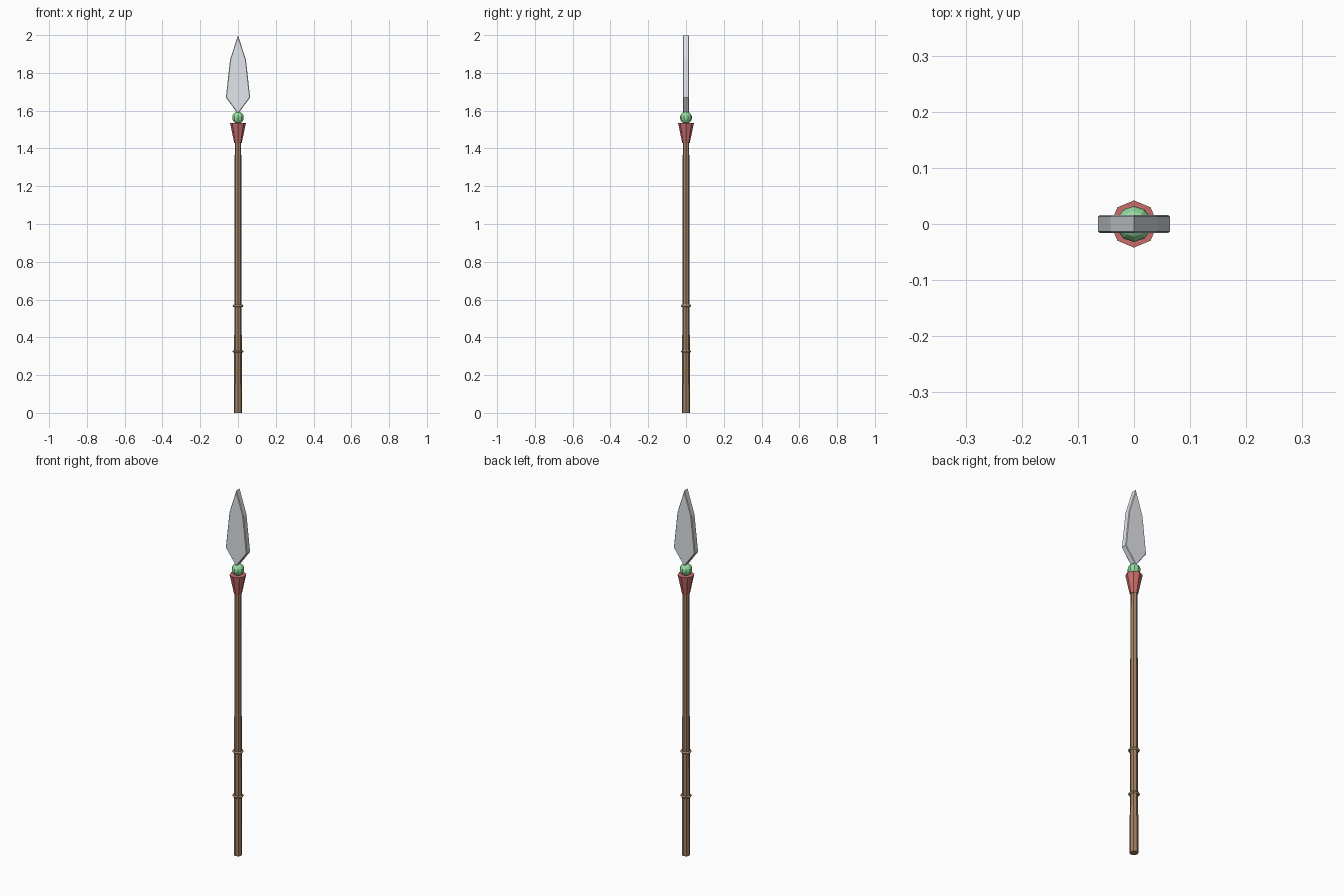
import bpy, bmesh, math

if "Cube" in bpy.data.objects:
    bpy.data.objects.remove(bpy.data.objects["Cube"])


def paint(obj, name, rgb):
    mat = bpy.data.materials.get(name) or bpy.data.materials.new(name)
    mat.diffuse_color = (*rgb, 1)
    mat.use_nodes = True
    mat.node_tree.nodes["Principled BSDF"].inputs["Base Color"].default_value = mat.diffuse_color
    obj.data.materials.append(mat)


def cone(name, sides, r_low, r_high, z0, z1):
    bpy.ops.mesh.primitive_cone_add(vertices=sides, radius1=r_low, radius2=r_high,
                                    depth=z1 - z0, location=(0, 0, (z0 + z1) / 2))
    obj = bpy.context.object
    obj.name = name
    return obj


# Tapered wooden shaft
paint(cone("shaft", 8, 0.021, 0.017, 0, 1.44), "wood", (0.36, 0.22, 0.13))

# Thin grip rings
for i, z in enumerate((0.325, 0.567)):
    bpy.ops.mesh.primitive_torus_add(major_segments=10, minor_segments=5,
                                     major_radius=0.023, minor_radius=0.006,
                                     location=(0, 0, z))
    ring = bpy.context.object
    ring.name = f"grip_ring_{i + 1}"
    paint(ring, "ring", (0.5, 0.36, 0.2))

# Flared red collar
paint(cone("collar", 8, 0.02, 0.042, 1.43, 1.535), "red", (0.58, 0.15, 0.15))

# Green bead under the blade
bpy.ops.mesh.primitive_uv_sphere_add(segments=10, ring_count=8, radius=0.032,
                                     location=(0, 0, 1.563))
bead = bpy.context.object
bead.name = "bead"
paint(bead, "green", (0.3, 0.72, 0.35))

# Leaf-shaped blade: mirrored outline, extruded, with a fine bevel round each face
half = [(0.042, 1.87), (0.064, 1.67)]
outline = [(0, 2.0)] + half + [(0, 1.583)] + [(-x, z) for x, z in reversed(half)]
bm = bmesh.new()
face = bm.faces.new([bm.verts.new((x, -0.016, z)) for x, z in outline])
ext = bmesh.ops.extrude_face_region(bm, geom=[face])
for v in ext["geom"]:
    if isinstance(v, bmesh.types.BMVert):
        v.co.y = 0.016
bmesh.ops.recalc_face_normals(bm, faces=bm.faces)
rims = [e for e in bm.edges if abs(e.verts[0].co.y - e.verts[1].co.y) < 1e-5]
bmesh.ops.bevel(bm, geom=rims, offset=0.003, segments=1, affect='EDGES')
mesh = bpy.data.meshes.new("blade")
bm.to_mesh(mesh)
bm.free()
blade = bpy.data.objects.new("blade", mesh)
bpy.context.collection.objects.link(blade)
paint(blade, "steel", (0.75, 0.78, 0.82))
